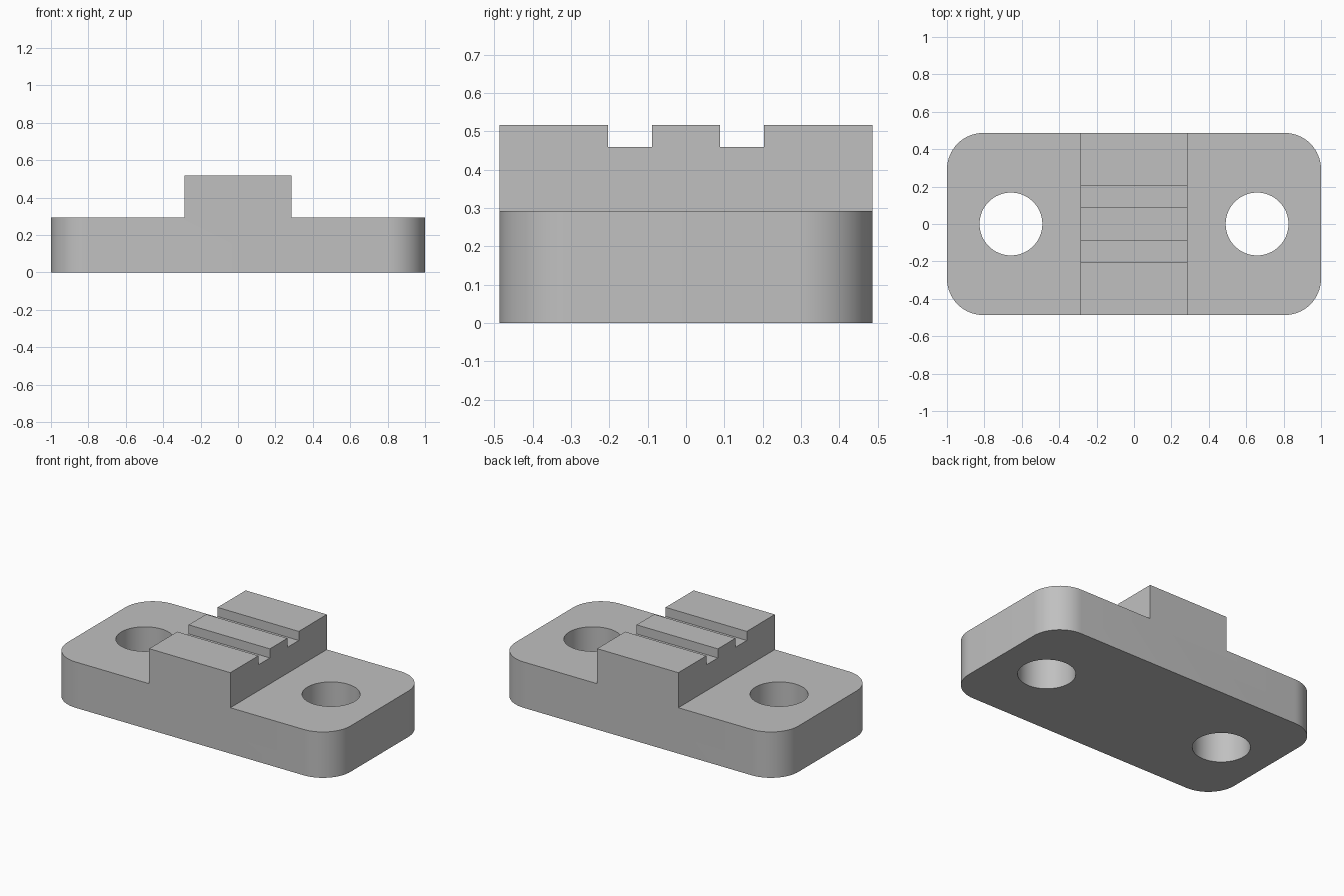
import bpy
import bmesh
from math import radians

# Remove the default cube
cube = bpy.data.objects.get("Cube")
if cube:
    bpy.data.objects.remove(cube, do_unlink=True)

HALF_X, HALF_Y = 1.0, 0.487
BASE_TOP, BLOCK_TOP, GROOVE_FLOOR = 0.293, 0.517, 0.459
BLOCK_X, CORNER = 0.287, 0.195
HOLE_X, HOLE_R = 0.658, 0.168
GROOVE_Y, GROOVE_W = 0.146, 0.115

grey = bpy.data.materials.new("plain grey")
grey.use_nodes = True
colour = (0.53, 0.53, 0.53, 1)
grey.diffuse_color = colour
grey.node_tree.nodes["Principled BSDF"].inputs["Base Color"].default_value = colour

# Stepped profile extruded front to back, with rounded outer corners
profile = [(-HALF_X, 0), (HALF_X, 0), (HALF_X, BASE_TOP), (BLOCK_X, BASE_TOP),
           (BLOCK_X, BLOCK_TOP), (-BLOCK_X, BLOCK_TOP), (-BLOCK_X, BASE_TOP),
           (-HALF_X, BASE_TOP)]
bm = bmesh.new()
face = bm.faces.new([bm.verts.new((x, -HALF_Y, z)) for x, z in profile])
extruded = bmesh.ops.extrude_face_region(bm, geom=[face])["geom"]
bmesh.ops.translate(bm, vec=(0, 2 * HALF_Y, 0),
                    verts=[v for v in extruded if isinstance(v, bmesh.types.BMVert)])
corners = [e for e in bm.edges
           if all(abs(v.co.x) > HALF_X - 0.01 for v in e.verts)
           and abs(e.verts[0].co.z - e.verts[1].co.z) > 0.1]
bmesh.ops.bevel(bm, geom=corners, offset=CORNER, segments=16, profile=0.5,
                affect='EDGES')
bmesh.ops.recalc_face_normals(bm, faces=bm.faces)
mesh = bpy.data.meshes.new("mounting_bracket")
bm.to_mesh(mesh)
bm.free()
body = bpy.data.objects.new("mounting_bracket", mesh)
bpy.context.collection.objects.link(body)
mesh.materials.append(grey)


def cut(cutter, name):
    """Subtract the cutter from the body, then discard it."""
    cutter.name = name
    cutter.hide_render = True
    cutter.data.materials.append(grey)
    bpy.ops.object.select_all(action='DESELECT')
    body.select_set(True)
    bpy.context.view_layer.objects.active = body
    mod = body.modifiers.new(name, 'BOOLEAN')
    mod.operation = 'DIFFERENCE'
    mod.solver = 'EXACT'
    mod.object = cutter
    bpy.ops.object.modifier_apply(modifier=mod.name)
    bpy.data.objects.remove(cutter, do_unlink=True)


for side in (-1, 1):
    # Bolt hole through each end
    bpy.ops.mesh.primitive_cylinder_add(vertices=64, radius=HOLE_R, depth=1,
                                        location=(side * HOLE_X, 0, 0.2))
    cut(bpy.context.object, "hole_cutter")
    # Cross groove in the raised block
    bpy.ops.mesh.primitive_cube_add(size=1, location=(0, side * GROOVE_Y, GROOVE_FLOOR + 0.1))
    groove = bpy.context.object
    groove.scale = (1, GROOVE_W, 0.2)
    cut(groove, "groove_cutter")

# Smooth rounded walls, sharp edges elsewhere
bpy.ops.object.select_all(action='DESELECT')
body.select_set(True)
bpy.context.view_layer.objects.active = body
bpy.ops.object.shade_smooth_by_angle(angle=radians(30))
